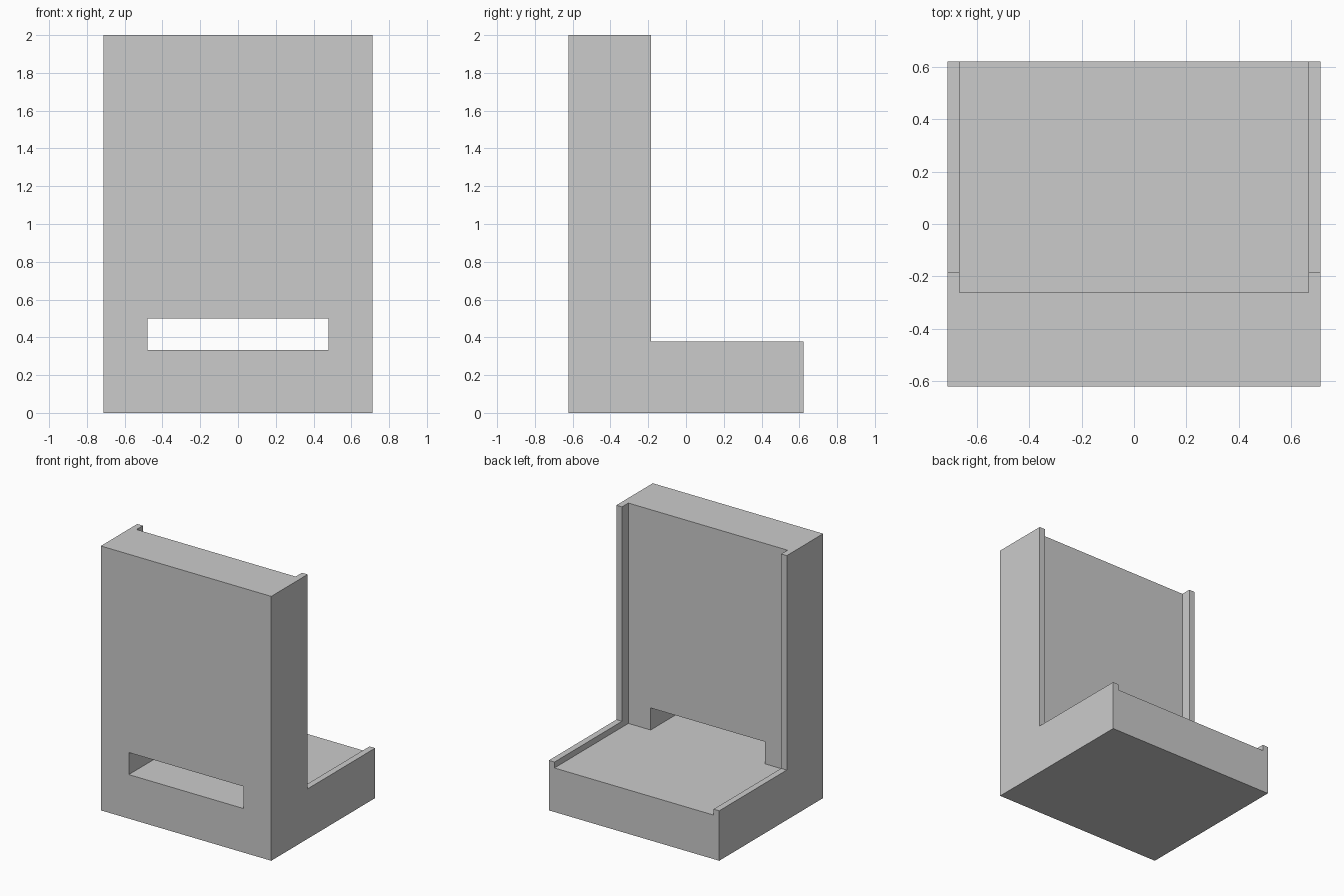
import bpy, bmesh

if "Cube" in bpy.data.objects:
    bpy.data.objects.remove(bpy.data.objects["Cube"])

W, D, H = 0.713, 0.621, 2.0      # half width, half depth, height
FLOOR = 0.333                    # recessed floor level


def extruded(name, profile, half_x):
    """Extrude a (y, z) profile symmetrically along x."""
    bm = bmesh.new()
    face = bm.faces.new([bm.verts.new((-half_x, y, z)) for y, z in profile])
    out = bmesh.ops.extrude_face_region(bm, geom=[face])
    verts = [v for v in out["geom"] if isinstance(v, bmesh.types.BMVert)]
    bmesh.ops.translate(bm, verts=verts, vec=(2 * half_x, 0, 0))
    bmesh.ops.recalc_face_normals(bm, faces=bm.faces)
    mesh = bpy.data.meshes.new(name)
    bm.to_mesh(mesh)
    bm.free()
    obj = bpy.data.objects.new(name, mesh)
    bpy.context.collection.objects.link(obj)
    return obj


def cut(target, cutter):
    """Subtract the cutter, then discard it."""
    cutter.hide_render = True
    mod = target.modifiers.new("cut", "BOOLEAN")
    mod.operation, mod.solver, mod.object = "DIFFERENCE", "EXACT", cutter
    bpy.context.view_layer.objects.active = target
    bpy.ops.object.modifier_apply(modifier=mod.name)
    bpy.data.objects.remove(cutter)


# L-shaped stand: upright wall and base
stand = extruded("stand", [(-D, 0), (D, 0), (D, 0.378), (-0.186, 0.378),
                           (-0.186, H), (-D, H)], W)

# Recess between the thin side rims, open at the back and top
cut(stand, extruded("recess_cutter", [(-0.262, FLOOR), (1, FLOOR),
                                      (1, 2.5), (-0.262, 2.5)], 0.666))

# Slot through the wall, level with the recessed floor
cut(stand, extruded("slot_cutter", [(-1, FLOOR), (-0.1, FLOOR),
                                    (-0.1, 0.5), (-1, 0.5)], 0.479))
